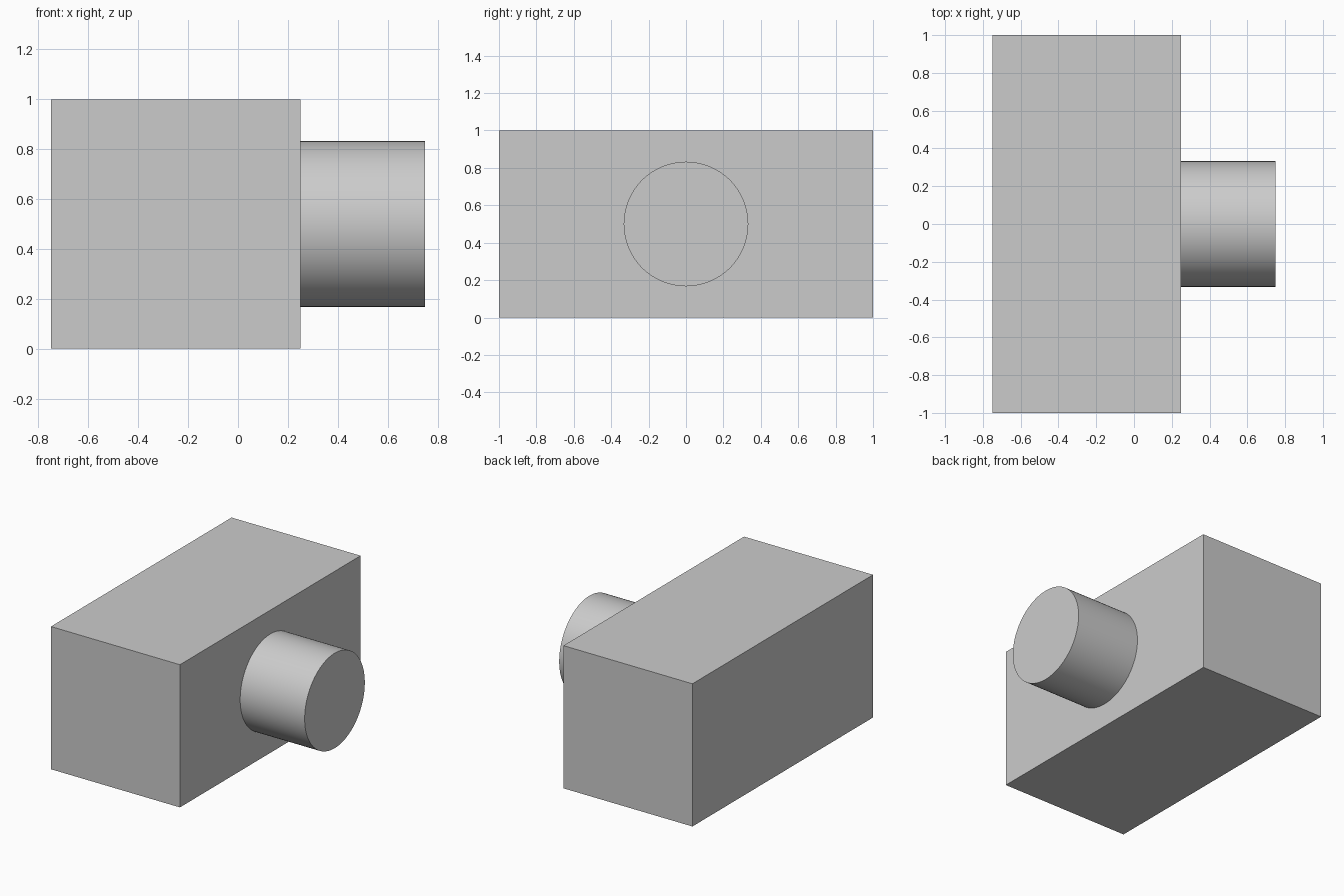
import bpy
import math

cube = bpy.data.objects.get("Cube")
if cube:
    bpy.data.objects.remove(cube, do_unlink=True)

BODY_X, BODY_DEPTH, BODY_LENGTH, HEIGHT = -0.25, 1.0, 2.0, 1.0
RADIUS, REACH = 0.333, 0.5

# Single light grey material
grey = bpy.data.materials.new("light_grey")
grey.use_nodes = True
colour = (0.6, 0.6, 0.6, 1.0)
grey.diffuse_color = colour
grey.node_tree.nodes["Principled BSDF"].inputs["Base Color"].default_value = colour


def finish(name):
    part = bpy.context.object
    part.name = name
    part.data.materials.append(grey)
    return part


# Rectangular block
bpy.ops.mesh.primitive_cube_add(size=1, location=(BODY_X, 0, HEIGHT / 2))
block = finish("block")
block.scale = (BODY_DEPTH, BODY_LENGTH, HEIGHT)
bpy.ops.object.transform_apply(location=False, rotation=False, scale=True)

# Round peg standing out from the centre of the block's left face
face_x = BODY_X + BODY_DEPTH / 2
bpy.ops.mesh.primitive_cylinder_add(
    vertices=96, radius=RADIUS, depth=REACH,
    location=(face_x + REACH / 2, 0, HEIGHT / 2),
    rotation=(0, math.pi / 2, 0))
finish("round_peg")
bpy.ops.object.shade_smooth_by_angle(angle=math.radians(30))
